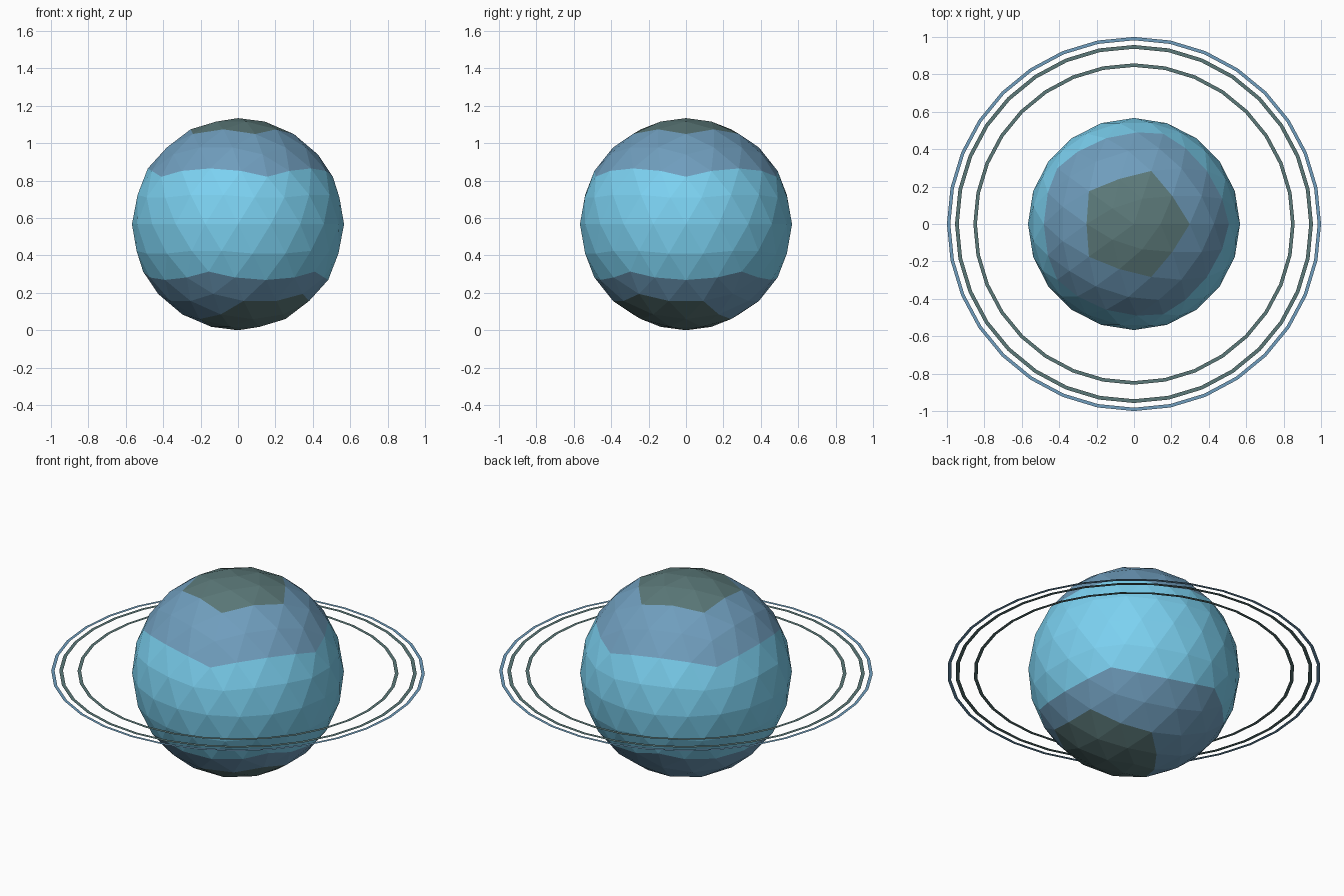
import bpy, bmesh
from math import cos, sin, tau

if "Cube" in bpy.data.objects:
    bpy.data.objects.remove(bpy.data.objects["Cube"])

R = 0.567


def material(name, color):
    m = bpy.data.materials.new(name)
    m.diffuse_color = (*color, 1)
    m.use_nodes = True
    m.node_tree.nodes["Principled BSDF"].inputs["Base Color"].default_value = m.diffuse_color
    return m


cyan = material("light_cyan", (0.20, 0.64, 0.88))
steel = material("steel_blue", (0.16, 0.34, 0.51))
slate = material("slate", (0.105, 0.19, 0.19))


def finish(bm, name, mats):
    me = bpy.data.meshes.new(name)
    bm.to_mesh(me)
    bm.free()
    for m in mats:
        me.materials.append(m)
    ob = bpy.data.objects.new(name, me)
    ob.location.z = R
    bpy.context.collection.objects.link(ob)


def grow(start, steps):
    """Vertices within a number of edges of a start vertex."""
    found = {start}
    for _ in range(steps):
        found |= {e.other_vert(v) for v in found for e in v.link_edges}
    return found


def paint(bm, verts, index):
    for f in bm.faces:
        if all(v in verts for v in f.verts):
            f.material_index = index


# Globe: faceted icosphere with coloured bands and polar caps
bm = bmesh.new()
bmesh.ops.create_icosphere(bm, subdivisions=3, radius=R)
top = max(bm.verts, key=lambda v: v.co.z)
bottom = min(bm.verts, key=lambda v: v.co.z)
south = max((e.other_vert(bottom) for e in bottom.link_edges),
            key=lambda v: v.co.x - v.co.y)  # southern cap sits off the pole
for start, steps, index in ((top, 4, 1), (bottom, 4, 1), (top, 2, 2), (south, 2, 2)):
    paint(bm, grow(start, steps), index)
finish(bm, "planet_globe", (cyan, steel, slate))


# Rings: flat 32-sided bands around the equator
def ring(name, inner, outer, mat, n=32):
    bm = bmesh.new()
    loops = [[bm.verts.new((r * cos(tau * i / n), r * sin(tau * i / n), 0))
              for i in range(n)] for r in (inner, outer)]
    a, b = loops
    for i in range(n):
        j = (i + 1) % n
        bm.faces.new((a[i], b[i], b[j], a[j]))
    finish(bm, name, (mat,))


ring("outer_ring", 0.982, 1.0, steel)
ring("middle_ring", 0.937, 0.957, slate)
ring("inner_ring", 0.840, 0.859, slate)
